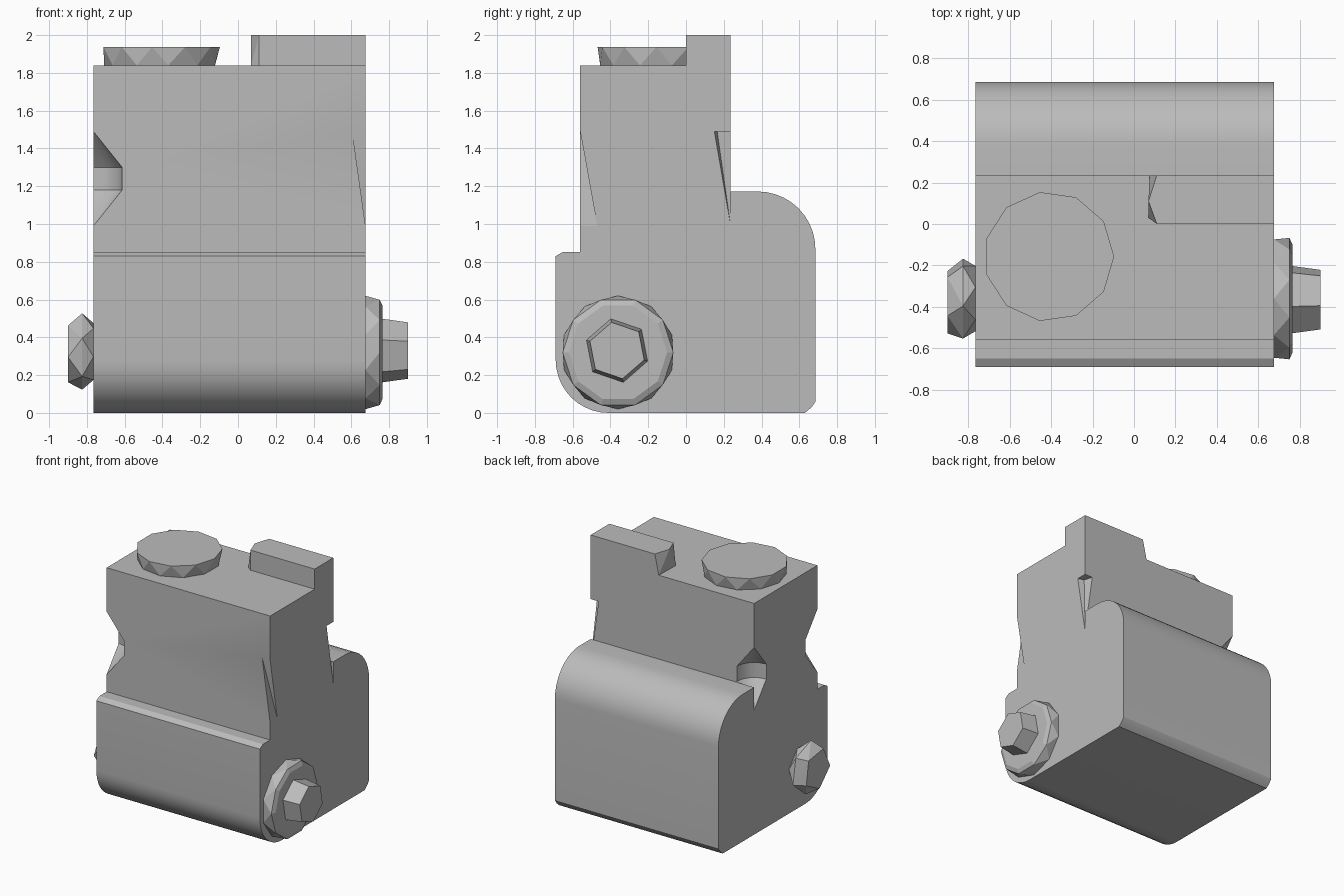
import bpy, bmesh
from math import sin, cos, pi, radians
from mathutils import Vector

cube = bpy.data.objects.get("Cube")
if cube:
    bpy.data.objects.remove(cube, do_unlink=True)

grey = bpy.data.materials.new("plain_grey")
grey.use_nodes = True
GREY = (0.5, 0.5, 0.5, 1)
grey.diffuse_color = GREY
grey.node_tree.nodes["Principled BSDF"].inputs["Base Color"].default_value = GREY


def finish(name, bm):
    bmesh.ops.recalc_face_normals(bm, faces=bm.faces)
    mesh = bpy.data.meshes.new(name)
    bm.to_mesh(mesh)
    bm.free()
    obj = bpy.data.objects.new(name, mesh)
    bpy.context.collection.objects.link(obj)
    mesh.materials.append(grey)
    return obj


def hull(name, points):
    bm = bmesh.new()
    for p in points:
        bm.verts.new(p)
    res = bmesh.ops.convex_hull(bm, input=bm.verts)
    junk = {e for e in res["geom_interior"] + res["geom_unused"]
            if isinstance(e, bmesh.types.BMVert)}
    bmesh.ops.delete(bm, geom=list(junk), context="VERTS")
    bmesh.ops.dissolve_limit(bm, angle_limit=radians(1), verts=bm.verts, edges=bm.edges)
    return finish(name, bm)


def ring(center, axis, radius, n, phase):
    """Polygon of n points around the x or z axis; phase in degrees."""
    pts = []
    for i in range(n):
        a = radians(phase) + 2 * pi * i / n
        u, v = radius * cos(a), radius * sin(a)
        pts.append(Vector(center) + Vector((0, u, v) if axis == "x" else (u, v, 0)))
    return pts


def prism(name, profile, x0, x1):
    """Extrude a (y, z) profile along x."""
    bm = bmesh.new()
    face = bm.faces.new([bm.verts.new((x0, y, z)) for y, z in profile])
    out = bmesh.ops.extrude_face_region(bm, geom=[face])
    moved = [v for v in out["geom"] if isinstance(v, bmesh.types.BMVert)]
    bmesh.ops.translate(bm, verts=moved, vec=(x1 - x0, 0, 0))
    return finish(name, bm)


def arc(cy, cz, r, start, end, n=10):
    angles = [radians(start + (end - start) * i / n) for i in range(n + 1)]
    return [(cy + r * cos(a), cz + r * sin(a)) for a in angles]


def boolean(obj, other, operation):
    mod = obj.modifiers.new("boolean", "BOOLEAN")
    mod.operation, mod.solver, mod.object = operation, "EXACT", other
    bpy.context.view_layer.objects.active = obj
    bpy.ops.object.modifier_apply(modifier=mod.name)
    bpy.data.objects.remove(other, do_unlink=True)


LEFT, RIGHT, FRONT, BACK, TOP = 0.675, -0.765, -0.56, 0.235, 1.84

# Upper column, with a notch in each vertical corner
column = prism("column", [(FRONT, 0.85), (BACK, 0.85), (BACK, TOP), (FRONT, TOP)], RIGHT, LEFT)
for y in (FRONT, BACK):
    pts = [(RIGHT, y, 0.99), (RIGHT, y, 1.49)]
    for z in (1.18, 1.3):
        pts += ring((RIGHT, y, z), "z", 0.152, 16, 0)
    boolean(column, hull("notch_cutter", pts), "DIFFERENCE")

OUT = 0.1
front_wedge = [(LEFT - 0.07, FRONT, 1.49), (LEFT, FRONT, 1.49),
               (LEFT, FRONT, 0.99), (LEFT, FRONT + 0.09, 0.99)]
back_wedge = [(LEFT - 0.07, BACK, 1.49), (LEFT, BACK - 0.085, 1.49),
              (LEFT - 0.05, BACK - 0.07, 1.49), (LEFT, BACK, 1.0)]
for wedge, side in ((front_wedge, -1), (back_wedge, 1)):
    outside = [(x + OUT, y + side * OUT, z) for x, y, z in wedge]
    boolean(column, hull("wedge_cutter", wedge + outside), "DIFFERENCE")

# Lower housing with rounded back top and front bottom
profile = [(-0.69, 0.83), (-0.65, 0.853), (FRONT, 0.853), (FRONT, 0.85),
           (BACK, 0.85), (BACK, 1.172)]
profile += arc(0.38, 0.867, 0.305, 90, 0)
profile += [(0.685, 0.06), (0.665, 0.03), (0.63, 0)]
profile += arc(-0.41, 0.28, 0.28, 270, 180)
body = prism("body", profile, RIGHT, LEFT)
boolean(body, column, "UNION")
bpy.ops.object.select_all(action="DESELECT")
body.select_set(True)
bpy.context.view_layer.objects.active = body
bpy.ops.object.shade_smooth_by_angle(angle=radians(25))

# Raised lug on the top back edge
hull("top_lug", [(LEFT, y, z) for y in (0, BACK) for z in (TOP, 2)]
     + [(0.11, BACK, 2), (0.07, 0.11, 2), (0.11, 0, 2),
        (0.075, BACK, TOP), (0.07, 0.03, TOP), (0.11, 0, TOP)])

# Faceted round cap on top
hull("top_cap", ring((-0.41, -0.157, TOP), "z", 0.3, 11, 16)
     + ring((-0.41, -0.157, 1.937), "z", 0.314, 11, 0))

# Washer and hex bolt head on the left side
hull("bolt_washer", ring((LEFT, -0.36, 0.32), "x", 0.3, 10, 18)
     + ring((0.75, -0.36, 0.32), "x", 0.293, 10, 0)
     + ring((0.765, -0.36, 0.32), "x", 0.26, 10, 0))
hull("bolt_head", ring((0.76, -0.365, 0.33), "x", 0.172, 6, 101)
     + ring((0.9, -0.365, 0.33), "x", 0.152, 6, 101))

# Faceted nut on the right side
hull("side_nut", ring((RIGHT, -0.36, 0.325), "x", 0.16, 6, 70)
     + ring((-0.825, -0.36, 0.325), "x", 0.205, 6, 100)
     + ring((-0.9, -0.37, 0.32), "x", 0.16, 5, 45))
